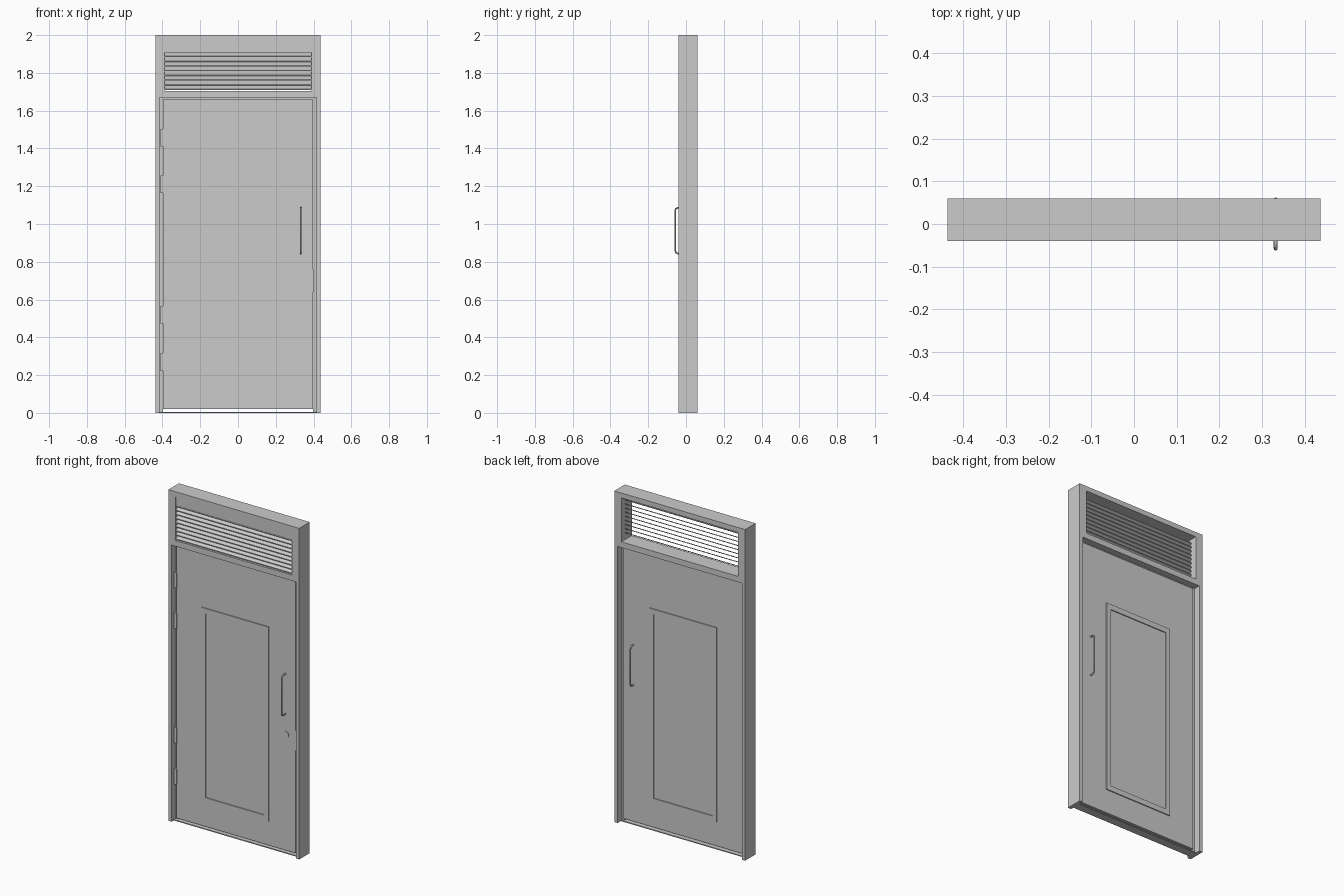
import bpy, math
from mathutils import Matrix, Vector

if "Cube" in bpy.data.objects:
    bpy.data.objects.remove(bpy.data.objects["Cube"])

grey = bpy.data.materials.new("plain_grey")
grey.diffuse_color = (0.6, 0.6, 0.6, 1)
grey.use_nodes = True
grey.node_tree.nodes["Principled BSDF"].inputs["Base Color"].default_value = grey.diffuse_color


def finish(name, verts, faces):
    me = bpy.data.meshes.new(name)
    me.from_pydata(verts, [], faces)
    me.materials.append(grey)
    ob = bpy.data.objects.new(name, me)
    bpy.context.collection.objects.link(ob)
    return ob


def box(name, x0, x1, y0, y1, z0, z1):
    v = [(x, y, z) for x in (x0, x1) for y in (y0, y1) for z in (z0, z1)]
    f = [(0, 1, 3, 2), (4, 6, 7, 5), (0, 4, 5, 1),
         (2, 3, 7, 6), (0, 2, 6, 4), (1, 5, 7, 3)]
    return finish(name, v, f)


def prism_x(name, x0, x1, profile):
    """Extrude a (y, z) profile along x."""
    n = len(profile)
    v = [(x, y, z) for x in (x0, x1) for y, z in profile]
    f = [(i, (i + 1) % n, n + (i + 1) % n, n + i) for i in range(n)]
    f += [tuple(range(n))[::-1], tuple(range(n, 2 * n))]
    return finish(name, v, f)


def ring(name, outer, inner, y0, y1):
    """Rectangular ring in the xz plane; rectangles are (x0, x1, z0, z1)."""
    v = []
    for y in (y0, y1):
        for x0, x1, z0, z1 in (outer, inner):
            v += [(x0, y, z0), (x1, y, z0), (x1, y, z1), (x0, y, z1)]
    f = []
    for i in range(4):
        j = (i + 1) % 4
        f += [(i, j, 4 + j, 4 + i), (8 + j, 8 + i, 12 + i, 12 + j),
              (j, i, 8 + i, 8 + j), (4 + i, 4 + j, 12 + j, 12 + i)]
    return finish(name, v, f)


F, B = -0.04, 0.06            # frame front and back
W, OPEN = 0.437, 0.415        # half widths of frame and door opening
DF, DB = -0.02, 0.028         # door front and back
DX, DZ0, DZ1 = 0.397, 0.02, 1.66

# Frame: one outline for the jambs and head, and a ring round the vent
for side, s in (("left", -1), ("right", 1)):
    a, b = sorted((s * W, s * OPEN))
    box(f"{side}_jamb", a, b, F, B, 0, 1.67)
    # stop closing the gap beside the door
    a, b = sorted((s * OPEN, s * DX))
    box(f"{side}_stop", a, b, 0.0, 0.02, 0, 1.67)
ring("vent_frame", (-W, W, 1.67, 2.0), (-0.39, 0.39, 1.705, 1.97), F, B)
box("head_stop", -DX, DX, 0.0, 0.02, DZ1, 1.67)
box("threshold", -OPEN, OPEN, -0.02, 0.03, 0, 0.006)

# Vent: upper panel and sloping slats
box("vent_top_panel", -0.39, 0.39, -0.035, -0.028, 1.914, 1.97)
for i in range(9):
    z = 1.908 - 0.0248 * i
    prism_x(f"vent_slat_{i + 1}", -0.39, 0.39,
            [(-0.036, z), (0.024, z + 0.0345), (0.024, z + 0.0395), (-0.036, z + 0.005)])

# Door leaf with raised panel moulding on both sides
box("door_leaf", -DX, DX, DF, DB, DZ0, DZ1)
for side, y0, y1 in (("front", DF - 0.006, DF), ("back", DB, DB + 0.006)):
    ring(f"{side}_moulding", (-0.227, 0.222, 0.165, 1.34),
         (-0.2, 0.193, 0.197, 1.308), y0, y1)

# Hinges
for i, z in enumerate((0.27, 0.52, 1.21, 1.457)):
    box(f"hinge_{i + 1}", -0.41, -0.394, DF - 0.006, DF + 0.01, z - 0.047, z + 0.047)

# Latch plate in the door edge
box("latch_plate", 0.395, 0.402, DF + 0.002, DF + 0.02, 0.64, 0.76)


# Pull handles: a bent round bar on each side
def handle(name, y_door, y_tip):
    s = 1 if y_tip > y_door else -1
    c = 0.014
    pts = [(y_door, 0.844), (y_tip - s * c, 0.844), (y_tip - s * 0.004, 0.848), (y_tip, 0.862),
           (y_tip, 1.068), (y_tip - s * 0.004, 1.082), (y_tip - s * c, 1.086), (y_door, 1.086)]
    r, n = 0.0045, 10
    p = [Vector((0.332, y, z)) for y, z in pts]
    v, f = [], []
    for i, q in enumerate(p):
        t = (p[min(i + 1, len(p) - 1)] - p[max(i - 1, 0)]).normalized()
        side = Vector((1, 0, 0))
        up = t.cross(side)
        for k in range(n):
            a = 2 * math.pi * k / n
            v.append(q + r * (math.cos(a) * side + math.sin(a) * up))
    for i in range(len(p) - 1):
        for k in range(n):
            m = (k + 1) % n
            f.append((i * n + k, i * n + m, (i + 1) * n + m, (i + 1) * n + k))
    ob = finish(name, v, f)
    for poly in ob.data.polygons:
        poly.use_smooth = True


handle("front_handle", DF, -0.0575)
handle("back_handle", DB, 0.0575)

# Lock cylinder on the door front
n = 24
v = [(0.333 + 0.021 * math.cos(2 * math.pi * k / n), y, 0.72 + 0.021 * math.sin(2 * math.pi * k / n))
     for y in (DF - 0.004, DF) for k in range(n)]
f = [(k, (k + 1) % n, n + (k + 1) % n, n + k)[::-1] for k in range(n)]
f += [tuple(range(n)), tuple(range(n, 2 * n))[::-1]]
finish("lock_cylinder", v, f)

# Make all face directions point outward
import bmesh
for ob in bpy.context.collection.objects:
    bm = bmesh.new()
    bm.from_mesh(ob.data)
    bmesh.ops.recalc_face_normals(bm, faces=bm.faces[:])
    bm.to_mesh(ob.data)
    bm.free()
